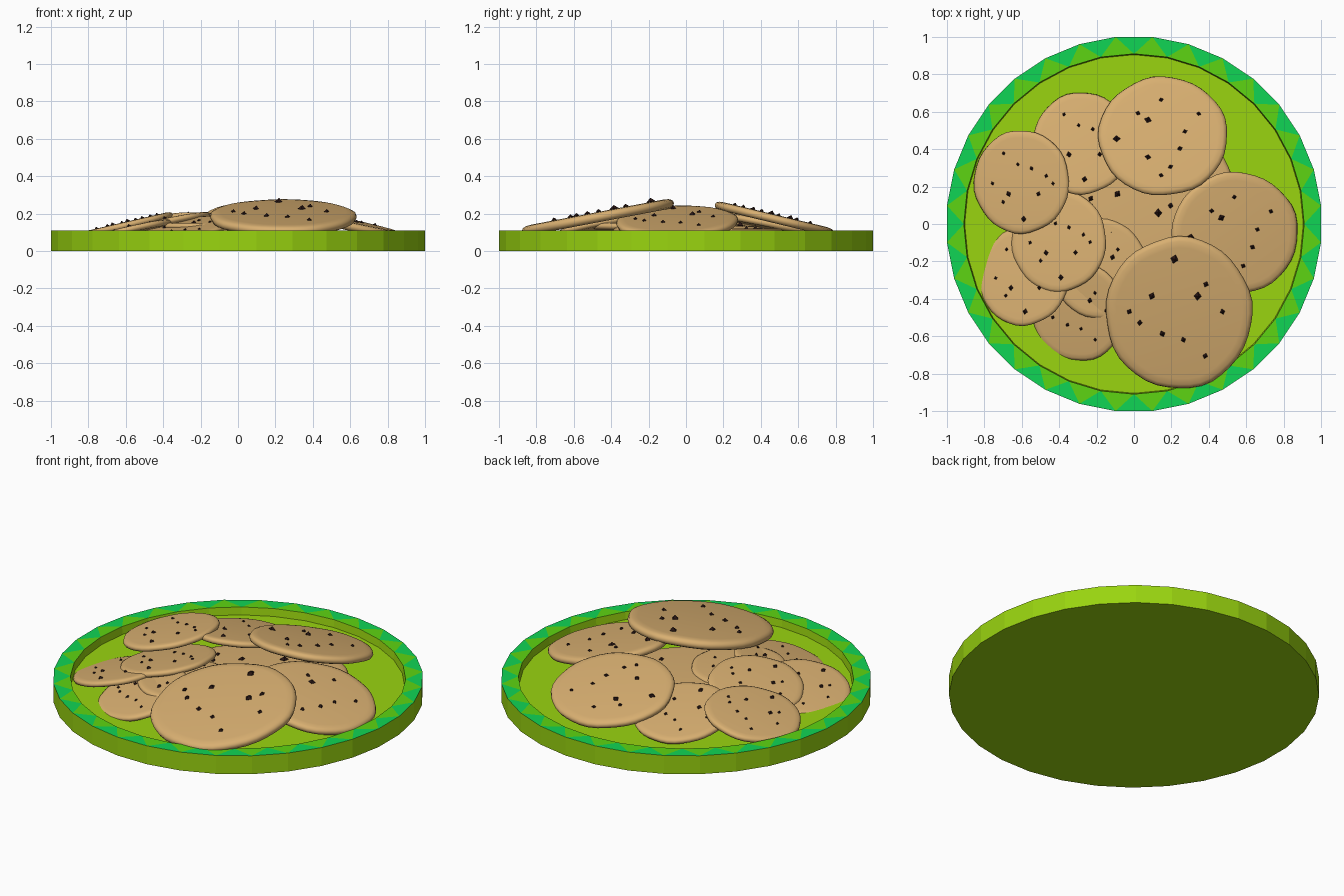
import bpy, bmesh, math, random
from mathutils import Vector, Matrix

if "Cube" in bpy.data.objects:
    bpy.data.objects.remove(bpy.data.objects["Cube"])

random.seed(4)


def material(name, rgb):
    m = bpy.data.materials.new(name)
    m.diffuse_color = (*rgb, 1)
    m.use_nodes = True
    m.node_tree.nodes["Principled BSDF"].inputs["Base Color"].default_value = m.diffuse_color
    return m


LIME = material("lime", (0.32, 0.66, 0.005))
TEAL = material("teal_green", (0.005, 0.66, 0.09))
GREEN = material("leaf_green", (0.11, 0.66, 0.006))
DOUGH = material("cookie_dough", (0.69, 0.43, 0.165))
CHIP = material("dark_chocolate", (0.022, 0.008, 0.007))


def finish(bm, name, mats):
    bmesh.ops.recalc_face_normals(bm, faces=bm.faces)
    me = bpy.data.meshes.new(name)
    bm.to_mesh(me)
    bm.free()
    for m in mats:
        me.materials.append(m)
    ob = bpy.data.objects.new(name, me)
    bpy.context.collection.objects.link(ob)
    return ob


# Plate: 32-sided tray with a zigzag triangle rim
N = 32
STEP = 2 * math.pi / N
HEIGHT, FLOOR = 0.11, 0.065
bm = bmesh.new()


def ring(radius, z, shift):
    return [bm.verts.new((radius * math.cos((i + shift) * STEP),
                          radius * math.sin((i + shift) * STEP), z)) for i in range(N)]


R = 1 / math.cos(STEP / 2)
base = ring(R, 0, 0.5)
outer = ring(R, HEIGHT, 0.5)
inner = ring(0.91, HEIGHT, 0)
floor = ring(0.905, FLOOR, 0)
bm.faces.new(base)
bm.faces.new(floor)
for i in range(N):
    j = (i + 1) % N
    bm.faces.new((base[i], base[j], outer[j], outer[i]))
    bm.faces.new((inner[i], inner[j], floor[j], floor[i]))
    bm.faces.new((outer[i], outer[j], inner[j])).material_index = 1
    bm.faces.new((inner[i], outer[i], inner[j])).material_index = 2
finish(bm, "plate", [LIME, TEAL, GREEN])

# Chip layout on a cookie of radius 1: x, y, size
CHIPS = [(-.06, .74, .062), (-.36, .24, .05), (.25, .24, .06), (.36, .4, .042),
         (-.66, .03, .04), (-.52, -.12, .042), (-.22, -.27, .045),
         (.06, -.35, .04), (.58, .03, .04), (.35, -.57, .04)]
# Edge profile of a cookie: radius, height (top face at 0)
PROFILE = [(0.93, -0.135), (0.98, -0.115), (1.0, -0.07), (0.985, -0.03),
           (0.94, -0.008), (0.86, 0)]
SEG = 40


def cookie(name, cx, cy, z, r, sx, sy, turn):
    """Round cookie whose top passes through (cx, cy, z) with slopes sx, sy."""
    bm = bmesh.new()
    rings = []
    for pr, pz in PROFILE:
        loop = []
        for k in range(SEG):
            a = 2 * math.pi * k / SEG
            w = pr * (1 + 0.008 * math.sin(5 * a + 1) + 0.006 * math.sin(9 * a))
            loop.append(bm.verts.new((0.975 * w * math.cos(a), 1.03 * w * math.sin(a), pz)))
        rings.append(loop)
    for lo, hi in zip(rings, rings[1:]):
        for k in range(SEG):
            n = (k + 1) % SEG
            bm.faces.new((lo[k], lo[n], hi[n], hi[k]))
    bm.faces.new(rings[0])
    bm.faces.new(rings[-1])
    for f in bm.faces:
        f.smooth = True
    # chocolate chips: small faceted lumps half sunk in the top
    for x, y, s in CHIPS:
        m = (Matrix.Translation((x, y, 0.005)) @ Matrix.Rotation(random.uniform(-.5, .5), 4, 'Z')
             @ Matrix.Diagonal((s * .85, s, s, 1)))
        pts = [bm.verts.new(m @ Vector(p)) for p in
               ((1, 0, 0), (0, 1, 0), (-1, 0, 0), (0, -1, 0), (.15, .1, .8), (0, 0, -.8))]
        for k in range(4):
            for tip in (4, 5):
                bm.faces.new((pts[k], pts[(k + 1) % 4], pts[tip])).material_index = 1
    ob = finish(bm, name, [DOUGH, CHIP])
    tilt = Vector((0, 0, 1)).rotation_difference(Vector((-sx, -sy, 1))).to_matrix().to_4x4()
    ob.matrix_world = (Matrix.Translation((cx, cy, z)) @ tilt
                       @ Matrix.Rotation(math.radians(turn), 4, 'Z') @ Matrix.Scale(r, 4))


# Cookie pile: x, y, top height, radius, slope x, slope y, turn
for spec in [
    ("front_cookie", .24, -.48, .207, .402, 0, .19, 0),
    ("back_cookie", .155, .475, .195, .335, 0, -.24, 90),
    ("back_left_cookie", -.28, .435, .157, .27, .04, -.2, 180),
    ("left_cookie", -.605, .225, .155, .268, .23, 0, 180),
    ("left_inner_cookie", -.405, -.09, .157, .265, .22, -.06, 180),
    ("left_low_cookie", -.595, -.28, .115, .255, .235, -.066, 180),
    ("front_left_cookie", -.3, -.47, .128, .262, .17, .19, 0),
    ("small_middle_cookie", -.18, -.24, .15, .26, 0, 0, 0),
    ("middle_cookie", 0, .015, .135, .395, 0, 0, -25),
    ("bottom_cookie", .2, .19, .12, .335, 0, 0, 40),
    ("right_cookie", .545, -.05, .175, .335, -.22, .03, 90),
]:
    cookie(*spec)
